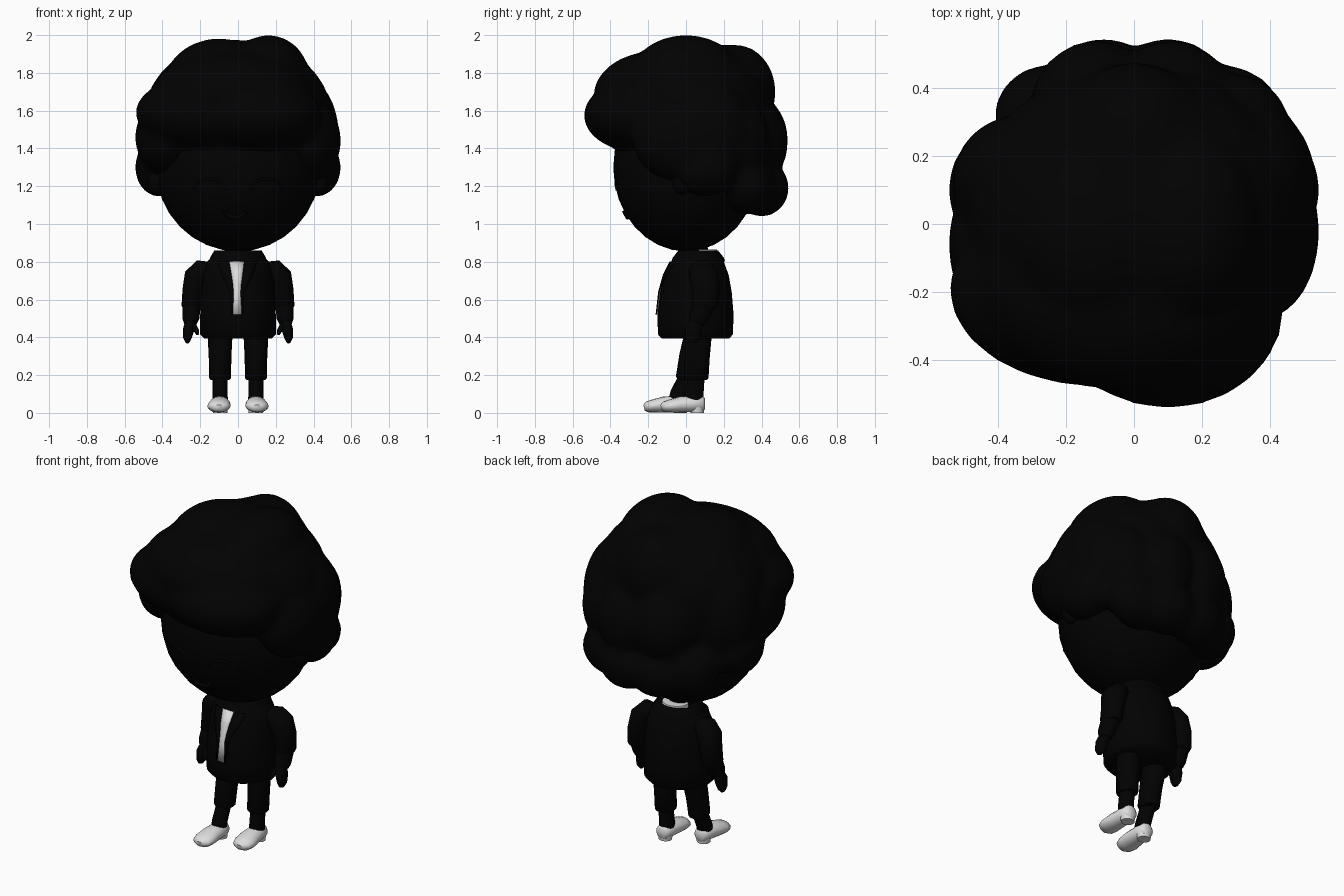
import bpy, bmesh, math
from mathutils import Vector, Matrix, Quaternion


def material(name, v):
    m = bpy.data.materials.new(name)
    m.diffuse_color = (v, v, v, 1)
    return m


BLACK = material("black", 0.0004)
WHITE = material("off_white", 0.72)


def finish(name, bm, mat, angle=50):
    bmesh.ops.recalc_face_normals(bm, faces=bm.faces)
    me = bpy.data.meshes.new(name)
    bm.to_mesh(me)
    bm.free()
    ob = bpy.data.objects.new(name, me)
    bpy.context.collection.objects.link(ob)
    me.materials.append(mat)
    bpy.ops.object.select_all(action='DESELECT')
    ob.select_set(True)
    bpy.context.view_layer.objects.active = ob
    bpy.ops.object.shade_smooth_by_angle(angle=math.radians(angle))
    return ob


def blobs(name, lobes, mat, seg=20):
    """Ellipsoids given as (x, y, z, rx, ry, rz)."""
    bm = bmesh.new()
    for x, y, z, a, b, c in lobes:
        bmesh.ops.create_uvsphere(bm, u_segments=seg, v_segments=seg * 2 // 3, radius=1,
                                  matrix=Matrix.Translation((x, y, z)) @ Matrix.Diagonal((a, b, c, 1)))
    return finish(name, bm, mat)


def tube(name, rings, mat, seg=16, caps=True, level=False):
    """Elliptic sections (x, y, z, r1, r2) along a path, bottom first; level keeps them horizontal."""
    bm = bmesh.new()
    pts = [Vector(r[:3]) for r in rings]
    loops = []
    for i, r in enumerate(rings):
        d = pts[min(i + 1, len(pts) - 1)] - pts[max(i - 1, 0)]
        q = Quaternion() if level else Vector((0, 0, 1)).rotation_difference(d.normalized())
        loops.append([bm.verts.new(pts[i] + q @ Vector((r[3] * math.cos(2 * math.pi * k / seg),
                                                        r[4] * math.sin(2 * math.pi * k / seg), 0)))
                      for k in range(seg)])
    for a, b in zip(loops, loops[1:]):
        for k in range(seg):
            n = (k + 1) % seg
            bm.faces.new((a[k], a[n], b[n], b[k]))
    if caps:
        bm.faces.new(loops[0][::-1])
        bm.faces.new(loops[-1])
    return finish(name, bm, mat)


# Head and ears
HEAD = (0, 0, 1.30, 0.435, 0.385, 0.445)
blobs("head", [HEAD], BLACK, 24)
blobs("ears", [(s * 0.43, -0.02, 1.24, 0.05, 0.055, 0.085) for s in (-1, 1)], BLACK, 12)


def face_y(x, z):
    return HEAD[1] - HEAD[4] * math.sqrt(1 - (x / HEAD[3]) ** 2 - ((z - HEAD[2]) / HEAD[5]) ** 2)


# Closed eyes and mouth as thin arcs on the face
def arc(name, cx, cz, w, h, r):
    rings = []
    for k in range(9):
        t = math.pi * k / 8
        x, z = cx - w * math.cos(t), cz + h * math.sin(t)
        rings.append((x, face_y(x, z), z, r, r))
    tube(name, rings, BLACK, 8)


arc("left_eye", 0.15, 1.18, 0.085, 0.06, 0.007)
arc("right_eye", -0.15, 1.18, 0.085, 0.06, 0.007)
arc("mouth", -0.015, 1.07, 0.055, -0.035, 0.012)

# Hair: overlapping lobes fused into one mass
lobes = [
    (0, 0.02, 1.58, 0.495, 0.45, 0.395),          # core
    (-0.10, -0.19, 1.59, 0.445, 0.29, 0.215),     # fringe
    (0.10, -0.25, 1.575, 0.34, 0.292, 0.195),
    (-0.03, -0.16, 1.68, 0.43, 0.33, 0.235),
    (-0.38, -0.06, 1.46, 0.165, 0.25, 0.20),      # sides
    (0.38, -0.02, 1.44, 0.165, 0.26, 0.22),
    (0.34, 0.12, 1.47, 0.195, 0.24, 0.31),
    (-0.34, 0.12, 1.48, 0.195, 0.20, 0.30),
    (-0.42, 0.10, 1.30, 0.125, 0.17, 0.155),
    (0.42, 0.10, 1.30, 0.125, 0.17, 0.155),
    (0.16, 0.0, 1.77, 0.22, 0.30, 0.23),          # crown
    (-0.10, -0.02, 1.74, 0.29, 0.31, 0.242),
    (0, 0.19, 1.70, 0.29, 0.27, 0.25),            # back
    (0.0, 0.26, 1.70, 0.22, 0.215, 0.25),
    (-0.11, 0.32, 1.45, 0.20, 0.22, 0.25),
    (0.11, 0.32, 1.43, 0.20, 0.22, 0.25),
    (0.30, 0.27, 1.44, 0.16, 0.17, 0.23),
    (0.24, 0.33, 1.21, 0.19, 0.14, 0.16),
    (-0.24, 0.32, 1.21, 0.17, 0.15, 0.16),
    (-0.09, 0.40, 1.19, 0.17, 0.145, 0.15),
    (0.10, 0.40, 1.19, 0.17, 0.145, 0.15),
]
hair = blobs("hair", lobes, BLACK, 24)
mod = hair.modifiers.new("fuse", 'REMESH')
mod.mode = 'VOXEL'
mod.voxel_size = 0.025
mod.use_smooth_shade = True
mod = hair.modifiers.new("soften", 'SMOOTH')
mod.factor = 0.5
mod.iterations = 2

# Jacket body
jacket = [(0, 0.05, 0.395, 0.18, 0.18), (0, 0.05, 0.415, 0.20, 0.198), (0, 0.05, 0.52, 0.20, 0.202),
          (0, 0.052, 0.64, 0.195, 0.190), (0, 0.056, 0.73, 0.185, 0.170),
          (0, 0.06, 0.80, 0.165, 0.140), (0, 0.065, 0.84, 0.12, 0.105)]
tube("jacket", jacket, BLACK, 32, level=True)


def jacket_y(x, z):
    for a, b in zip(jacket, jacket[1:]):
        if a[2] <= z <= b[2]:
            t = (z - a[2]) / (b[2] - a[2])
            cy, rx, ry = (a[i] + t * (b[i] - a[i]) for i in (1, 3, 4))
            return cy - ry * math.sqrt(1 - (x / rx) ** 2)


def panel(name, rows, mat, off):
    """Thin plate laid on the jacket front; rows are (z, x_left, x_right)."""
    bm = bmesh.new()
    grid = [[bm.verts.new((x, jacket_y(x, z) - off, z))
             for x in (x0, (x0 + x1) / 2, x1)] for z, x0, x1 in rows]
    for a, b in zip(grid, grid[1:]):
        for k in range(2):
            bm.faces.new((a[k], a[k + 1], b[k + 1], b[k]))
    ob = finish(name, bm, mat)
    mod = ob.modifiers.new("thickness", 'SOLIDIFY')
    mod.thickness = 0.006
    mod.offset = 0


# Shirt strip and lapels
panel("shirt_front", [(0.52, -0.027, 0.020), (0.62, -0.024, 0.014), (0.64, -0.024, 0.014),
                      (0.68, -0.027, 0.017), (0.73, -0.034, 0.024), (0.80, -0.046, 0.032)], WHITE, 0.002)
panel("right_lapel", [(0.52, -0.034, -0.027), (0.64, -0.040, -0.024), (0.68, -0.060, -0.027),
                      (0.73, -0.085, -0.034), (0.80, -0.105, -0.046)], BLACK, 0.007)
panel("left_lapel", [(0.52, 0.020, 0.027), (0.64, 0.014, 0.032), (0.68, 0.017, 0.050),
                     (0.73, 0.024, 0.078), (0.80, 0.032, 0.100)], BLACK, 0.007)

# Neck, shirt collar and jacket collar
tube("neck", [(0, 0.05, 0.80, 0.07, 0.07), (0, 0.04, 0.95, 0.07, 0.07)], BLACK)
tube("shirt_collar", [(0, 0.10, 0.82, 0.075, 0.07), (0, 0.10, 0.864, 0.075, 0.065)], WHITE, 20, level=True)
tube("jacket_collar", [(0, 0.065, 0.802, 0.15, 0.142), (0, 0.065, 0.822, 0.148, 0.135),
                       (0, 0.065, 0.86, 0.125, 0.105)], BLACK, 24, caps=False, level=True)

for side, s in (("left", 1), ("right", -1)):
    # Sleeve, forearm and hand
    tube(side + "_sleeve", [(s * 0.245, 0.10, 0.550, 0.045, 0.06), (s * 0.245, 0.10, 0.565, 0.054, 0.07),
                            (s * 0.238, 0.105, 0.65, 0.056, 0.074), (s * 0.222, 0.095, 0.72, 0.064, 0.078),
                            (s * 0.19, 0.085, 0.755, 0.060, 0.070), (s * 0.13, 0.08, 0.77, 0.03, 0.04)], BLACK)
    tube(side + "_cuff", [(s * 0.252, 0.055, 0.475, 0.035, 0.042), (s * 0.25, 0.065, 0.50, 0.045, 0.052),
                          (s * 0.245, 0.095, 0.57, 0.048, 0.058)], BLACK)
    tube(side + "_hand", [(s * 0.268, 0.03, 0.372, 0.010, 0.018), (s * 0.268, 0.035, 0.395, 0.022, 0.036),
                          (s * 0.262, 0.04, 0.44, 0.030, 0.045), (s * 0.25, 0.055, 0.49, 0.026, 0.034)], BLACK, 12)
    tube(side + "_thumb", [(s * 0.213, 0.0, 0.415, 0.008, 0.008), (s * 0.22, 0.01, 0.435, 0.014, 0.014),
                           (s * 0.24, 0.035, 0.475, 0.014, 0.014)], BLACK, 8)

    # Trouser leg, ankle and shoe, one foot ahead of the other
    f = 0.0 if s > 0 else -0.09
    x = s * 0.095
    tube(side + "_trouser_leg", [(x, 0.055 + f / 2, 0.175, 0.050, 0.055), (x, 0.055 + f / 2, 0.185, 0.058, 0.064),
                                 (x, 0.06 + f / 3, 0.30, 0.060, 0.066), (x, 0.07, 0.45, 0.068, 0.07)], BLACK)
    tube(side + "_ankle", [(x, 0.045 + f, 0.06, 0.042, 0.05), (x, 0.045 + f * 0.9, 0.10, 0.040, 0.048),
                           (x, 0.055 + f / 2, 0.20, 0.040, 0.044)], BLACK)
    tube(side + "_shoe", [(x, 0.10 + f, 0.048, 0.022, 0.030), (x, 0.088 + f, 0.048, 0.040, 0.042),
                          (x, 0.04 + f, 0.048, 0.050, 0.043), (x * 1.03, -0.03 + f, 0.044, 0.058, 0.042),
                          (x * 1.06, -0.08 + f, 0.037, 0.062, 0.035), (x * 1.06, -0.115 + f, 0.032, 0.052, 0.029),
                          (x * 1.06, -0.132 + f, 0.028, 0.024, 0.016)], WHITE)
    # Shoe heel
    tube(side + "_heel", [(x, 0.06 + f, 0.0, 0.038, 0.035), (x, 0.06 + f, 0.03, 0.042, 0.038)], WHITE)
